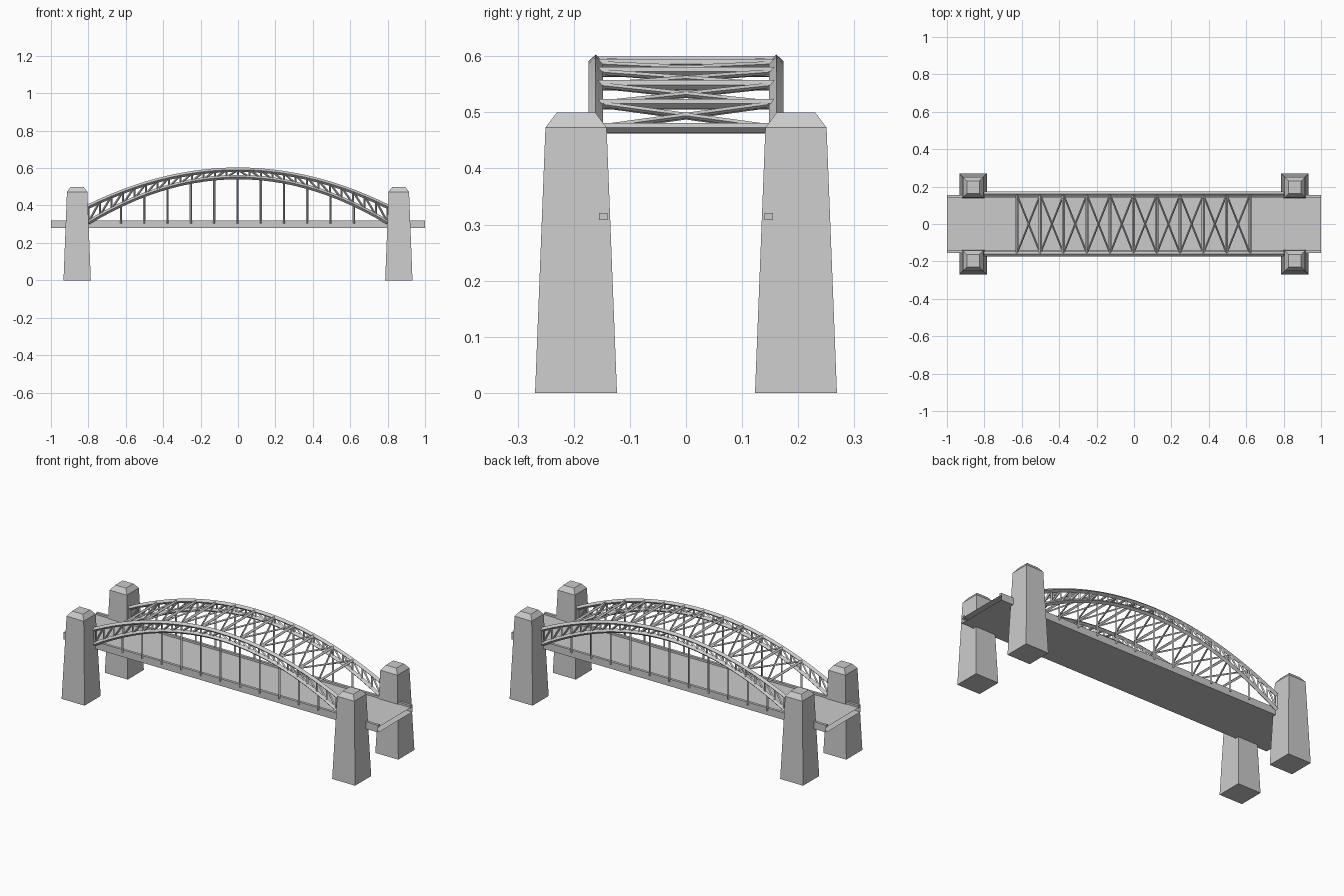
import bpy, bmesh
from mathutils import Vector

if "Cube" in bpy.data.objects:
    bpy.data.objects.remove(bpy.data.objects["Cube"])

ARCH_Y, HALF, PANELS = 0.161, 0.80, 26


def upper(x):
    return 0.591 - 0.197 * (x / HALF) ** 2


def lower(x):
    return 0.552 - 0.242 * (x / HALF) ** 2


def finish(name, bm):
    bmesh.ops.recalc_face_normals(bm, faces=bm.faces)
    me = bpy.data.meshes.new(name)
    bm.to_mesh(me)
    bm.free()
    ob = bpy.data.objects.new(name, me)
    bpy.context.collection.objects.link(ob)
    return ob


def skin(bm, rings, caps=True):
    """Join successive rings of points into a tube."""
    vs = [[bm.verts.new(p) for p in r] for r in rings]
    n = len(vs[0])
    for a, b in zip(vs, vs[1:]):
        for i in range(n):
            j = (i + 1) % n
            bm.faces.new((a[i], a[j], b[j], b[i]))
    if caps:
        bm.faces.new(vs[0])
        bm.faces.new(vs[-1])


def bar(bm, a, b, r):
    """Four-sided diamond bar between two points."""
    a, b = Vector(a), Vector(b)
    d = (b - a).normalized()
    ref = Vector((0, 0, 1)) if abs(d.z) < 0.9 and abs(d.y) > 0.1 else Vector((0, 1, 0))
    u = d.cross(ref).normalized()
    v = d.cross(u)
    skin(bm, [[p + u * r, p + v * r, p - u * r, p - v * r] for p in (a, b)])


def box(bm, x, y0, y1, z0, z1, caps=True):
    skin(bm, [[(s * x, y0, z0), (s * x, y1, z0), (s * x, y1, z1), (s * x, y0, z1)]
              for s in (-1, 1)], caps)


# Deck: hollow girder open at both ends
bm = bmesh.new()
box(bm, 1.0, -0.155, 0.155, 0.28, 0.31, caps=False)
finish("deck", bm)

hanger_xs = [i * 0.1245 - 0.003 for i in range(-5, 6)]

for side, s in (("front", -1), ("back", 1)):
    y = s * ARCH_Y

    # Kerb along the deck edge
    bm = bmesh.new()
    box(bm, 1.0, s * 0.14, s * 0.155, 0.308, 0.321)
    finish(side + "_kerb", bm)

    # Arch chords with diamond section
    for label, f in (("upper", upper), ("lower", lower)):
        bm = bmesh.new()
        rings = []
        for i in range(PANELS + 1):
            x = -HALF + 2 * HALF * i / PANELS
            t = Vector((0.01, 0, f(x + 0.005) - f(x - 0.005))).normalized()
            n = Vector((-t.z, 0, t.x)) * 0.012
            w = Vector((0, 0.013, 0))
            p = Vector((x, y, f(x)))
            rings.append([p + n, p + w, p - n, p - w])
        skin(bm, rings)
        finish(f"{side}_{label}_chord", bm)

    # Web posts and diagonals
    bm = bmesh.new()
    xs = [-HALF + 2 * HALF * i / PANELS for i in range(PANELS + 1)]
    for x in xs:
        bar(bm, (x, y, lower(x)), (x, y, upper(x)), 0.006)
    for a, b in zip(xs, xs[1:]):
        if a + b > 0:
            a, b = b, a
        bar(bm, (a, y, lower(a)), (b, y, upper(b)), 0.006)
    finish(side + "_arch_web", bm)

    # Hangers
    bm = bmesh.new()
    for x in hanger_xs:
        bar(bm, (x, s * 0.154, 0.305), (x, s * 0.154, lower(x)), 0.006)
    finish(side + "_hangers", bm)

    # Tapered pylons with chamfered caps
    for end, e in (("left", -1), ("right", 1)):
        bm = bmesh.new()
        rings = []
        for h, z in ((0.073, 0), (0.0545, 0.473), (0.034, 0.5)):
            rings.append([(e * 0.86 + i * h, s * 0.196 + j * h, z)
                          for i, j in ((-1, -1), (1, -1), (1, 1), (-1, 1))])
        skin(bm, rings)
        finish(f"{side}_{end}_pylon", bm)

# Lateral struts and crosses between the upper chords
bm = bmesh.new()
Y = ARCH_Y - 0.004
for x in hanger_xs:
    bar(bm, (x, -Y, upper(x)), (x, Y, upper(x)), 0.0085)
for a, b in zip(hanger_xs, hanger_xs[1:]):
    for s in (-1, 1):
        bar(bm, (a, -s * Y, upper(a)), (b, s * Y, upper(b)), 0.005)
finish("lateral_bracing", bm)
